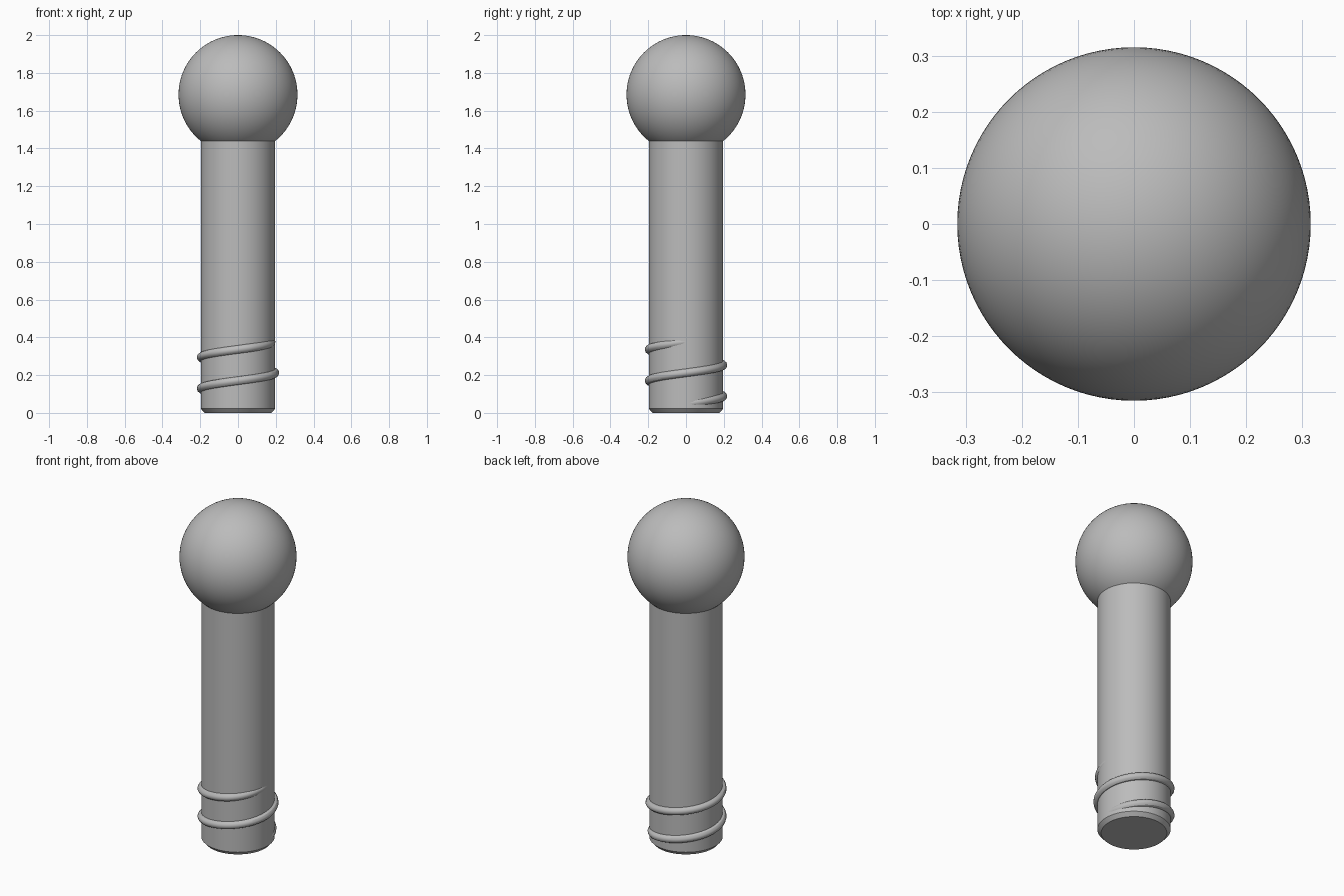
import bpy
import math

cube = bpy.data.objects.get("Cube")
if cube:
    bpy.data.objects.remove(cube, do_unlink=True)

grey = bpy.data.materials.new("plain grey")
grey.use_nodes = True
grey.diffuse_color = (0.5, 0.5, 0.5, 1)
grey.node_tree.nodes["Principled BSDF"].inputs["Base Color"].default_value = (0.5, 0.5, 0.5, 1)

SHAFT_R = 0.197
BALL_R = 0.315


def finish(obj, name):
    obj.name = name
    obj.data.name = name
    obj.data.materials.clear()
    obj.data.materials.append(grey)
    bpy.ops.object.select_all(action='DESELECT')
    obj.select_set(True)
    bpy.context.view_layer.objects.active = obj
    bpy.ops.object.shade_smooth_by_angle(angle=math.radians(30))


# Round shaft, with a chamfered foot below it
bpy.ops.mesh.primitive_cylinder_add(vertices=64, radius=SHAFT_R, depth=1.45, location=(0, 0, 0.725))
shaft = bpy.context.object
for v in shaft.data.vertices:
    if v.co.z < 0:
        v.co.z += 0.022
finish(shaft, "shaft")

bpy.ops.mesh.primitive_cone_add(vertices=64, radius1=SHAFT_R - 0.02, radius2=SHAFT_R,
                                depth=0.022, location=(0, 0, 0.011))
finish(bpy.context.object, "chamfered_foot")

# Ball head
bpy.ops.mesh.primitive_uv_sphere_add(segments=96, ring_count=48, radius=BALL_R,
                                     location=(0, 0, 2 - BALL_R))
finish(bpy.context.object, "ball_head")

# Two-turn thread ridge whose ends sink into the shaft
PITCH, START_Z, FADE, STEPS = 0.165, 0.047, 80, 180
curve = bpy.data.curves.new("thread_ridge", 'CURVE')
curve.dimensions = '3D'
curve.bevel_depth = 0.022
curve.bevel_resolution = 4
curve.use_fill_caps = True
spline = curve.splines.new('POLY')
spline.points.add(STEPS)
for i, point in enumerate(spline.points):
    deg = -5 + 735 * i / STEPS
    near_end = min(deg + 5, 730 - deg)
    r = 0.172 + 0.024 * min(1, near_end / FADE)
    a = math.radians(deg)
    point.co = (r * math.cos(a), r * math.sin(a), START_Z + PITCH * deg / 360, 1)
ridge = bpy.data.objects.new("thread_ridge", curve)
bpy.context.collection.objects.link(ridge)
bpy.ops.object.select_all(action='DESELECT')
ridge.select_set(True)
bpy.context.view_layer.objects.active = ridge
bpy.ops.object.convert(target='MESH')
finish(bpy.context.object, "thread_ridge")
